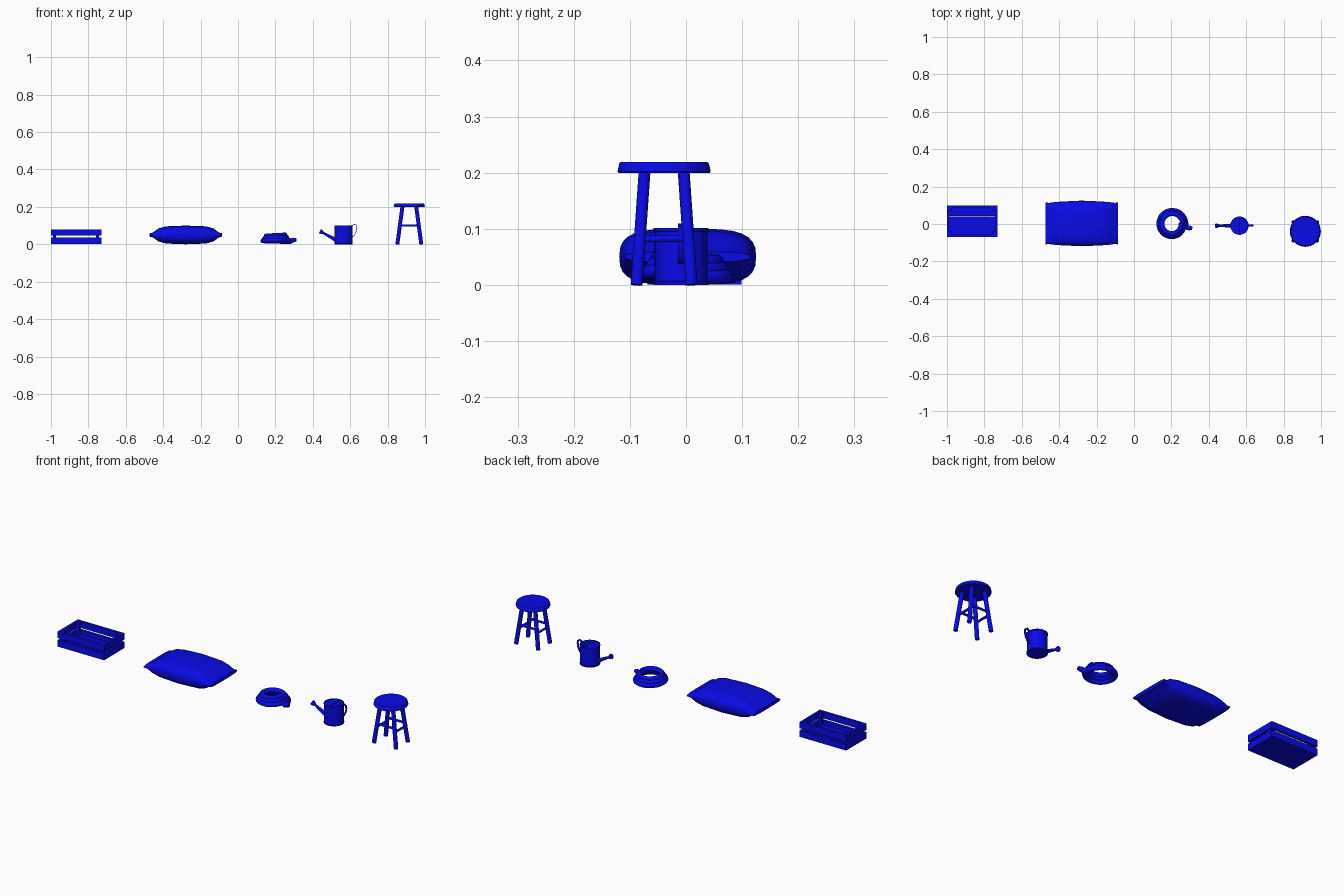
import bpy, bmesh
from math import sin, cos, pi, copysign
from mathutils import Vector

if "Cube" in bpy.data.objects:
    bpy.data.objects.remove(bpy.data.objects["Cube"], do_unlink=True)

BLUE = (0.003, 0.003, 0.8, 1)
blue = bpy.data.materials.new("deep_blue")
blue.use_nodes = True
blue.diffuse_color = BLUE
blue.node_tree.nodes["Principled BSDF"].inputs["Base Color"].default_value = BLUE


def finish(name, bm, smooth=True):
    bmesh.ops.recalc_face_normals(bm, faces=bm.faces)
    mesh = bpy.data.meshes.new(name)
    bm.to_mesh(mesh)
    bm.free()
    mesh.materials.append(blue)
    ob = bpy.data.objects.new(name, mesh)
    bpy.context.collection.objects.link(ob)
    if smooth:
        bpy.ops.object.select_all(action='DESELECT')
        ob.select_set(True)
        bpy.context.view_layer.objects.active = ob
        bpy.ops.object.shade_smooth_by_angle(angle=0.7)
    return ob


def loft(name, rings, smooth=True):
    """Skin a list of equal-length point rings and cap both ends."""
    bm = bmesh.new()
    rows = [[bm.verts.new(p) for p in ring] for ring in rings]
    n = len(rows[0])
    for a, b in zip(rows, rows[1:]):
        for i in range(n):
            j = (i + 1) % n
            bm.faces.new((a[i], a[j], b[j], b[i]))
    bm.faces.new(rows[0][::-1])
    bm.faces.new(rows[-1])
    return finish(name, bm, smooth)


def turned(name, x, y, profile, sides=32):
    """Turn a radius/height profile about a vertical axis."""
    angles = [2 * pi * i / sides for i in range(sides)]
    return loft(name, [[(x + r * cos(a), y + r * sin(a), z) for a in angles]
                       for r, z in profile])


def sweep(name, path, radii, sides=10, ref=(0, 0, 1), flat=1, turn=0, smooth=True):
    """Sweep a round or flattened section along a path."""
    pts = [Vector(p) for p in path]
    rings = []
    for k, p in enumerate(pts):
        t = (pts[min(k + 1, len(pts) - 1)] - pts[max(k - 1, 0)]).normalized()
        u = t.cross(Vector(ref)).normalized()
        v = t.cross(u)
        r = radii[k] if isinstance(radii, list) else radii
        rings.append([p + u * r * flat * cos(a) + v * r * sin(a)
                      for a in (turn + 2 * pi * i / sides for i in range(sides))])
    return loft(name, rings, smooth)


def box(name, centre, size):
    bm = bmesh.new()
    bmesh.ops.create_cube(bm, size=1)
    for v in bm.verts:
        v.co = Vector(c + s * k for c, s, k in zip(centre, size, v.co))
    return finish(name, bm, False)


# Slatted crate
cx, cy, hx, hy, th = -0.865, 0.015, 0.135, 0.084, 0.012
for level, z in (("lower", 0.018), ("upper", 0.063)):
    for s, side in ((-1, "front"), (1, "back")):
        box(f"crate_{level}_{side}_slat", (cx, cy + s * (hy - th / 2), z),
            (2 * hx, th, 0.034))
    for s, side in ((-1, "right"), (1, "left")):
        box(f"crate_{level}_{side}_slat", (cx + s * (hx - th / 2), cy, z),
            (th, 2 * (hy - th), 0.034))
for sx in (-1, 1):
    for sy in (-1, 1):
        box("crate_corner_post", (cx + sx * (hx - 0.02), cy + sy * (hy - 0.02), 0.04),
            (0.016, 0.016, 0.076))
for k in (-1, 0, 1):
    box("crate_floor_plank", (cx, cy + k * 0.053, 0.007), (0.246, 0.052, 0.012))

# Plump sack with pinched flat ends: x, half width, half height
stations = [(-0.472, 0.112, 0.009), (-0.455, 0.110, 0.013), (-0.425, 0.114, 0.035),
            (-0.385, 0.117, 0.046), (-0.28, 0.122, 0.05), (-0.17, 0.117, 0.046),
            (-0.132, 0.114, 0.035), (-0.102, 0.110, 0.013), (-0.085, 0.112, 0.009)]


def power(v, e):
    return copysign(abs(v) ** e, v)


loft("sack", [[(x, 0.003 + w * power(cos(a), 0.5), 0.05 + h * power(sin(a), 0.75))
               for a in (2 * pi * i / 28 for i in range(28))]
              for x, w, h in stations])

# Coiled hose rising inward, with a loose end and a nozzle
coil = [(0.288, -0.022, 0.02), (0.28, -0.01, 0.016)]
steps, turns = 96, 3
for i in range(steps + 1):
    f = i / steps
    a = 0.15 + 2 * pi * turns * f
    r = 0.075 - 0.027 * f
    coil.append((0.203 + r * cos(a), r * sin(a), 0.0125 + 0.039 * f))
sweep("hose_coil", coil, 0.0125)
sweep("hose_nozzle", [(0.284, -0.019, 0.021), (0.297, -0.021, 0.023), (0.311, -0.023, 0.024)],
      [0.013, 0.013, 0.009])

# Watering can
wx, wy = 0.564, -0.009
turned("can_body", wx, wy, [(0.049, 0), (0.049, 0.005), (0.047, 0.007), (0.047, 0.095),
                            (0.049, 0.096), (0.049, 0.101), (0.045, 0.101), (0.045, 0.008)])
bm = bmesh.new()
half = [(wx + 0.046 * cos(a), wy + 0.046 * sin(a))
        for a in (pi / 2 + pi * i / 16 for i in range(17))]
low, high = ([bm.verts.new((x, y, z)) for x, y in half] for z in (0.095, 0.099))
bm.faces.new(low[::-1])
bm.faces.new(high)
for i in range(17):
    j = (i + 1) % 17
    bm.faces.new((low[i], low[j], high[j], high[i]))
finish("can_half_cover", bm)
sweep("can_spout", [(0.522, wy, 0.024), (0.455, wy, 0.061)], [0.011, 0.006], 14)
sweep("can_spout_rose", [(0.457, wy, 0.06), (0.442, wy, 0.068), (0.438, wy, 0.070)],
      [0.006, 0.013, 0.013], 14)
sweep("can_handle", [(0.608, wy, 0.088), (0.614, wy, 0.102), (0.625, wy, 0.108),
                     (0.634, wy, 0.103), (0.636, wy, 0.088), (0.631, wy, 0.066),
                     (0.622, wy, 0.048), (0.609, wy, 0.038)],
      0.008, 4, (0, 1, 0), 0.3, pi / 4, False)

# Round stool with splayed legs and rungs
sx0, sy0 = 0.916, -0.039
turned("stool_seat", sx0, sy0, [(0.081, 0.199), (0.083, 0.202), (0.080, 0.216), (0.077, 0.219)])


def on_leg(sx, sy, z):
    f = z / 0.2
    return (sx0 + sx * (0.064 - 0.027 * f), sy0 + sy * (0.049 - 0.014 * f), z)


for s in (-1, 1):
    for t in (-1, 1):
        sweep("stool_leg", [on_leg(s, t, 0), on_leg(s, t, 0.201)], 0.0105, 12, (0, 1, 0))
    sweep("stool_long_rung", [on_leg(-1, s, 0.1), on_leg(1, s, 0.1)], 0.006, 10)
    sweep("stool_side_rung", [on_leg(s, -1, 0.082), on_leg(s, 1, 0.082)], 0.006, 10)
